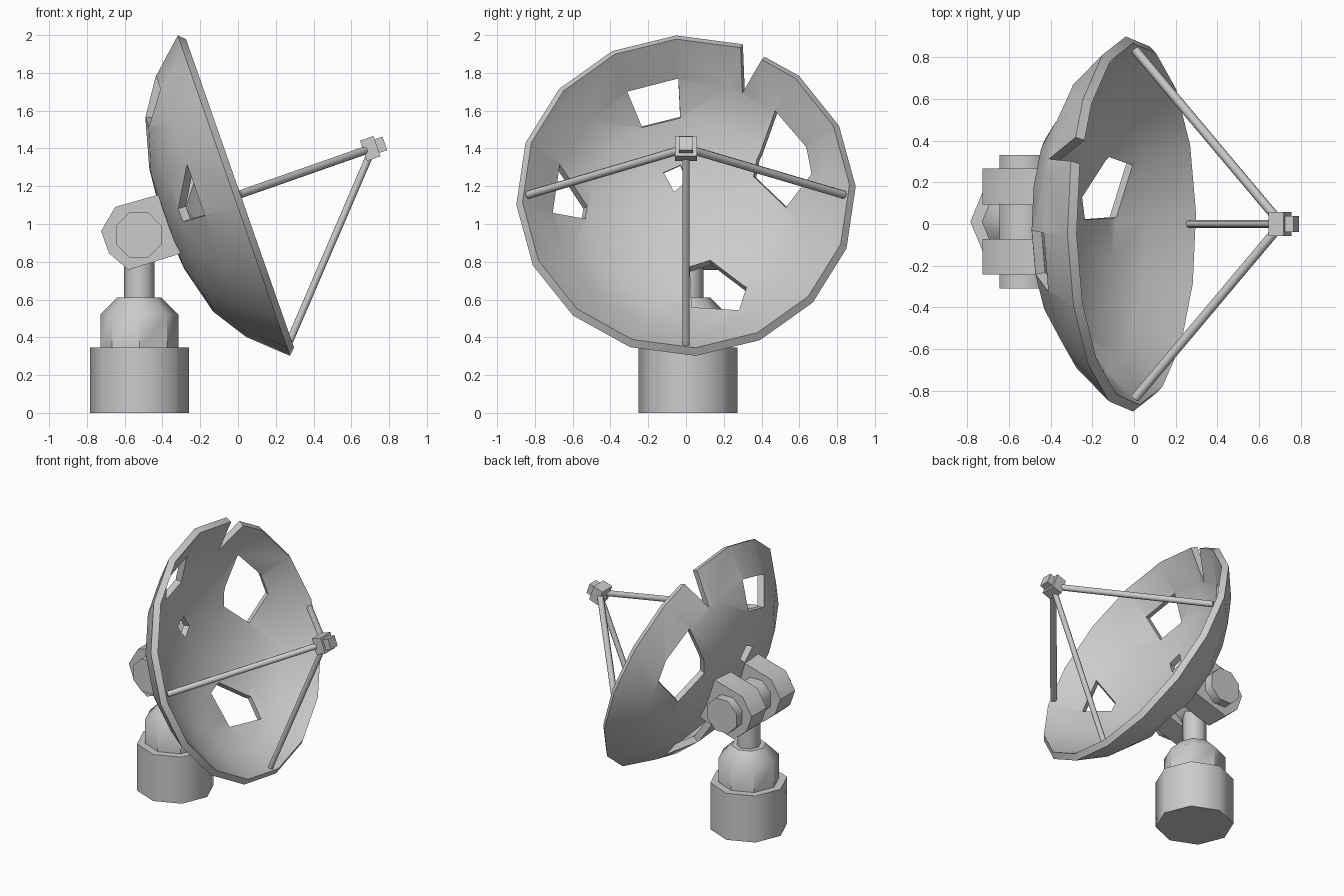
import bpy, bmesh, math
from mathutils import Vector, Matrix

if "Cube" in bpy.data.objects:
    bpy.data.objects.remove(bpy.data.objects["Cube"])

TILT = math.radians(19.3)
AXIS = Vector((math.cos(TILT), 0, math.sin(TILT)))      # where the dish points
UP = Vector((-math.sin(TILT), 0, math.cos(TILT)))
SIDE = Vector((0, 1, 0))
CENTRE = Vector((-0.022, 0, 1.15))
FOCUS = CENTRE + AXIS * 0.788
DISH = Matrix((SIDE, UP, AXIS)).transposed().to_4x4()
DISH.translation = CENTRE
MX, MY = -0.522, 0.011                                   # mount centre line


def finish(bm, name, angle=None):
    bmesh.ops.recalc_face_normals(bm, faces=bm.faces)
    me = bpy.data.meshes.new(name)
    bm.to_mesh(me)
    bm.free()
    ob = bpy.data.objects.new(name, me)
    bpy.context.collection.objects.link(ob)
    if angle:
        smooth(ob, angle)
    return ob


def smooth(ob, angle):
    bpy.ops.object.select_all(action='DESELECT')
    ob.select_set(True)
    bpy.context.view_layer.objects.active = ob
    bpy.ops.object.shade_smooth_by_angle(angle=math.radians(angle))


def lathe(name, profile, n, matrix, start=0.0, angle=None):
    """Revolve (radius, height) points; radius 0 makes a pole."""
    bm = bmesh.new()
    rings = []
    for r, h in profile:
        if r == 0:
            rings.append([bm.verts.new(matrix @ Vector((0, 0, h)))] * n)
        else:
            ts = [math.radians(start) + math.tau * k / n for k in range(n)]
            rings.append([bm.verts.new(matrix @ Vector((r * math.cos(t), r * math.sin(t), h))) for t in ts])
    for a, b in zip(rings, rings[1:]):
        for k in range(n):
            j = (k + 1) % n
            bm.faces.new(dict.fromkeys((a[k], a[j], b[j], b[k])))
    for end in (rings[0], rings[-1]):
        if end[0] is not end[1]:
            bm.faces.new(end)
    return finish(bm, name, angle)


def loft(name, lower, upper, angle=None):
    """Closed solid between two matching outlines."""
    bm = bmesh.new()
    a = [bm.verts.new(p) for p in lower]
    b = [bm.verts.new(p) for p in upper]
    bm.faces.new(a)
    bm.faces.new(b)
    for k in range(len(a)):
        j = (k + 1) % len(a)
        bm.faces.new((a[k], a[j], b[j], b[k]))
    return finish(bm, name, angle)


def rod(name, p, q, r, n=8, start=0.0):
    p, q = Vector(p), Vector(q)
    m = (q - p).to_track_quat('Z', 'Y').to_matrix().to_4x4()
    m.translation = p
    return lathe(name, [(r, 0), (r, (q - p).length)], n, m, start, 50)


# Dish shell: outer skin, rim, inner skin
dish = lathe("dish", [(0, -0.40), (0.28, -0.376), (0.545, -0.306), (0.73, -0.185), (0.90, 0),
                      (0.867, 0.035), (0.70, -0.148), (0.525, -0.263), (0.27, -0.329), (0, -0.352)],
             16, DISH, 3.3)

# Damage: holes and a rim notch, outlined as (y, z) and cut square to the surface
holes = [
    [(-.31, 1.70), (-.04, 1.77), (-.03, 1.56), (-.23, 1.51)],
    [(.47, 1.60), (.635, 1.41), (.667, 1.265), (.524, 1.09), (.36, 1.25), (.375, 1.34)],
    [(-.667, 1.317), (-.52, 1.095), (-.53, 1.03), (-.704, 1.06)],
    [(-.12, 1.27), (-.03, 1.31), (.01, 1.225), (-.065, 1.165)],
    [(.02, .765), (.13, .80), (.32, .667), (.28, .545), (.03, .565)],
    [(.30, 1.695), (.278, 2.11), (.50, 2.04)],
]
for outline in holes:
    rays = []
    for y, z in outline:
        dy, dz = y - FOCUS.y, z - FOCUS.z
        rays.append(Vector((-math.sqrt(1.165 ** 2 - dy * dy - dz * dz), dy, dz)))
    cutter = loft("hole_cutter", [FOCUS + v * 0.85 for v in rays], [FOCUS + v * 1.15 for v in rays])
    mod = dish.modifiers.new("hole", 'BOOLEAN')
    mod.operation, mod.solver, mod.object = 'DIFFERENCE', 'EXACT', cutter
    bpy.context.view_layer.objects.active = dish
    bpy.ops.object.modifier_apply(modifier=mod.name)
    bpy.data.objects.remove(cutter)
smooth(dish, 35)

# Feed horn: two tilted blocks at the focus
feed = Vector((0.70, 0, 1.40))
for name, shift, half, depth in (("feed_block", 0, 0.057, 0.038), ("feed_tip", 0.048, 0.038, 0.034)):
    square = [feed + AXIS * shift + SIDE * half * i + UP * half * j
              for i, j in ((-1, -1), (1, -1), (1, 1), (-1, 1))]
    loft(name, [p - AXIS * depth for p in square], [p + AXIS * depth for p in square])

# Feed struts
for side, label in ((-1, "front"), (1, "back")):
    rod(label + "_strut", (0.005, side * 0.835, 1.155), (0.69, side * 0.02, 1.395), 0.022)
rod("lower_strut", (0.265, 0, 0.36), (0.70, 0, 1.37), 0.019)

# Pedestal, shoulder and post
ground = Matrix.Translation((MX, MY, 0))
lathe("base", [(0.262, 0), (0.262, 0.345)], 8, ground, 0, 50)
lathe("shoulder", [(0.207, 0.335), (0.207, 0.52), (0.117, 0.61)], 8, ground, 0, 44)
lathe("post", [(0.081, 0.60), (0.081, 0.92)], 8, ground, 0, 50)

# Pivot axle across the mount
rod("pivot_axle", (-0.525, MY - 0.32, 0.942), (-0.525, MY + 0.32, 0.942), 0.13, 8, 22.5)

# Twin brackets from the pivot to the back of the dish
side_shape = [(-.405, 1.16), (-.65, 1.09), (-.725, .963), (-.683, .845), (-.58, .757), (-.30, .845)]
for side, label in ((-1, "front"), (1, "back")):
    y0 = MY + side * 0.168
    loft(label + "_bracket", [Vector((x, y0 - 0.086, z)) for x, z in side_shape],
         [Vector((x, y0 + 0.086, z)) for x, z in side_shape], 50)
